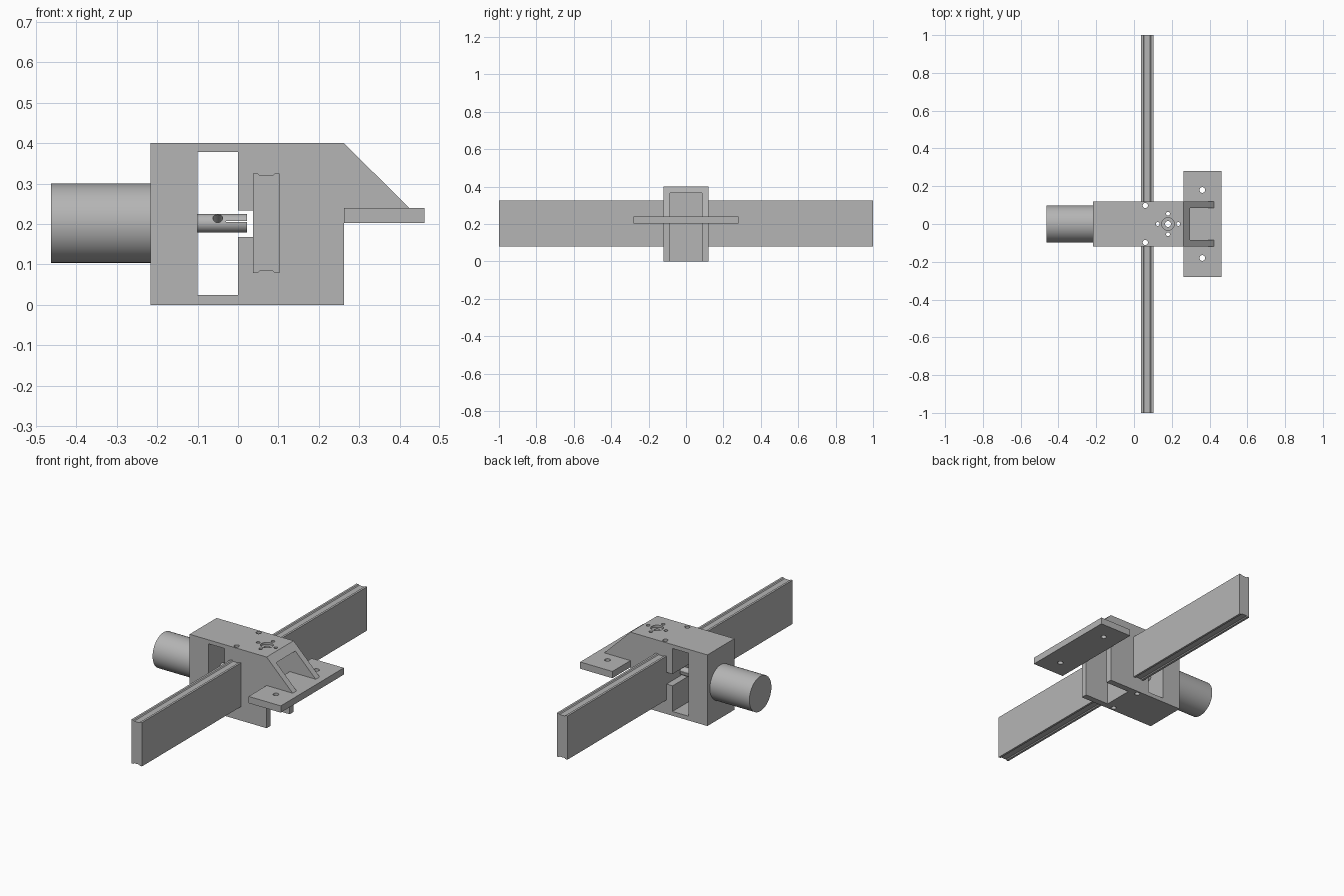
import bpy, bmesh, math
from mathutils import Vector

cube = bpy.data.objects.get("Cube")
if cube:
    bpy.data.objects.remove(cube, do_unlink=True)

GREY = 0.46
metal = bpy.data.materials.new("plain_grey")
metal.use_nodes = True
metal.diffuse_color = (GREY, GREY, GREY, 1)
metal.node_tree.nodes["Principled BSDF"].inputs["Base Color"].default_value = (GREY, GREY, GREY, 1)


def finish(name, bm):
    bmesh.ops.recalc_face_normals(bm, faces=bm.faces)
    mesh = bpy.data.meshes.new(name)
    bm.to_mesh(mesh)
    bm.free()
    mesh.materials.append(metal)
    obj = bpy.data.objects.new(name, mesh)
    bpy.context.collection.objects.link(obj)
    return obj


def prism(name, outline, half_depth):
    """Extrude an x-z outline symmetrically along y."""
    bm = bmesh.new()
    face = bm.faces.new([bm.verts.new((x, -half_depth, z)) for x, z in outline])
    new = bmesh.ops.extrude_face_region(bm, geom=[face])["geom"]
    moved = [v for v in new if isinstance(v, bmesh.types.BMVert)]
    bmesh.ops.translate(bm, verts=moved, vec=(0, 2 * half_depth, 0))
    return finish(name, bm)


def box(name, x0, x1, z0, z1, half_depth):
    return prism(name, [(x0, z0), (x1, z0), (x1, z1), (x0, z1)], half_depth)


def rod(name, centre, axis, radius, length, sides=48):
    bm = bmesh.new()
    bmesh.ops.create_cone(bm, cap_ends=True, segments=sides, radius1=radius,
                          radius2=radius, depth=length)
    turn = Vector((0, 0, 1)).rotation_difference(Vector(axis)).to_matrix()
    bmesh.ops.rotate(bm, verts=bm.verts, cent=(0, 0, 0), matrix=turn)
    bmesh.ops.translate(bm, verts=bm.verts, vec=centre)
    return finish(name, bm)


def cut(target, cutter):
    mod = target.modifiers.new("cut", "BOOLEAN")
    mod.operation = "DIFFERENCE"
    mod.solver = "EXACT"
    mod.object = cutter
    bpy.context.view_layer.objects.active = target
    bpy.ops.object.modifier_apply(modifier=mod.name)
    bpy.data.objects.remove(cutter, do_unlink=True)


def drill(target, x, y, radius, z=0.2, length=1.0):
    cut(target, rod("drill", (x, y, z), (0, 0, 1), radius, length, 24))


# Carriage block with sloped gussets
body = prism("carriage_block", [(-0.217, 0), (0.262, 0), (0.262, 0.22), (0.424, 0.22),
                                (0.424, 0.24), (0.262, 0.4), (-0.217, 0.4)], 0.12)
# Rear pocket open at the bottom, coupling window and its side slot
cut(body, box("pocket", 0.112, 0.6, -0.1, 0.365, 0.085))
cut(body, box("window", -0.1, 0, 0.024, 0.378, 0.3))
cut(body, box("slot", -0.02, 0.05, 0.168, 0.234, 0.3))

# Hub opening with counterbore and bolt circle
drill(body, 0.18, 0, 0.033, 0.4, 0.024)
drill(body, 0.18, 0, 0.016)
for i in range(4):
    a = i * math.pi / 2
    drill(body, 0.18 + 0.055 * math.cos(a), 0.055 * math.sin(a), 0.01)

# Long rail with shallow grooves along its top and bottom
half = [(0.037, 0.325), (0.049, 0.325), (0.054, 0.32),
        (0.086, 0.32), (0.091, 0.325), (0.103, 0.325)]
rail = prism("rail", half + [(x, 0.404 - z) for x, z in reversed(half)], 1.0)

# Clamp holes through block and rail
for y in (-0.098, 0.098):
    for part in (body, rail):
        drill(part, 0.06, y, 0.014)

# Mounting plate
plate = box("mounting_plate", 0.262, 0.462, 0.202, 0.24, 0.28)
for y in (-0.18, 0.18):
    drill(plate, 0.362, y, 0.015)

# Motor and shaft coupling with set screw hole and clamping slit
motor = rod("motor", (-0.339, 0, 0.202), (1, 0, 0), 0.098, 0.247, 64)
coupling = rod("shaft_coupling", (-0.041, 0, 0.202), (1, 0, 0), 0.023, 0.126, 48)
cut(coupling, rod("screw_hole", (-0.05, 0, 0.202), (0, -0.82, 0.57), 0.012, 0.2, 24))
cut(coupling, box("slit", -0.03, 0.06, 0.205, 0.208, 0.1))

# Smooth the round surfaces, keep machined edges sharp
bpy.ops.object.select_all(action="DESELECT")
for part in (body, rail, plate, motor, coupling):
    part.select_set(True)
bpy.context.view_layer.objects.active = body
bpy.ops.object.shade_smooth_by_angle(angle=math.radians(30))
